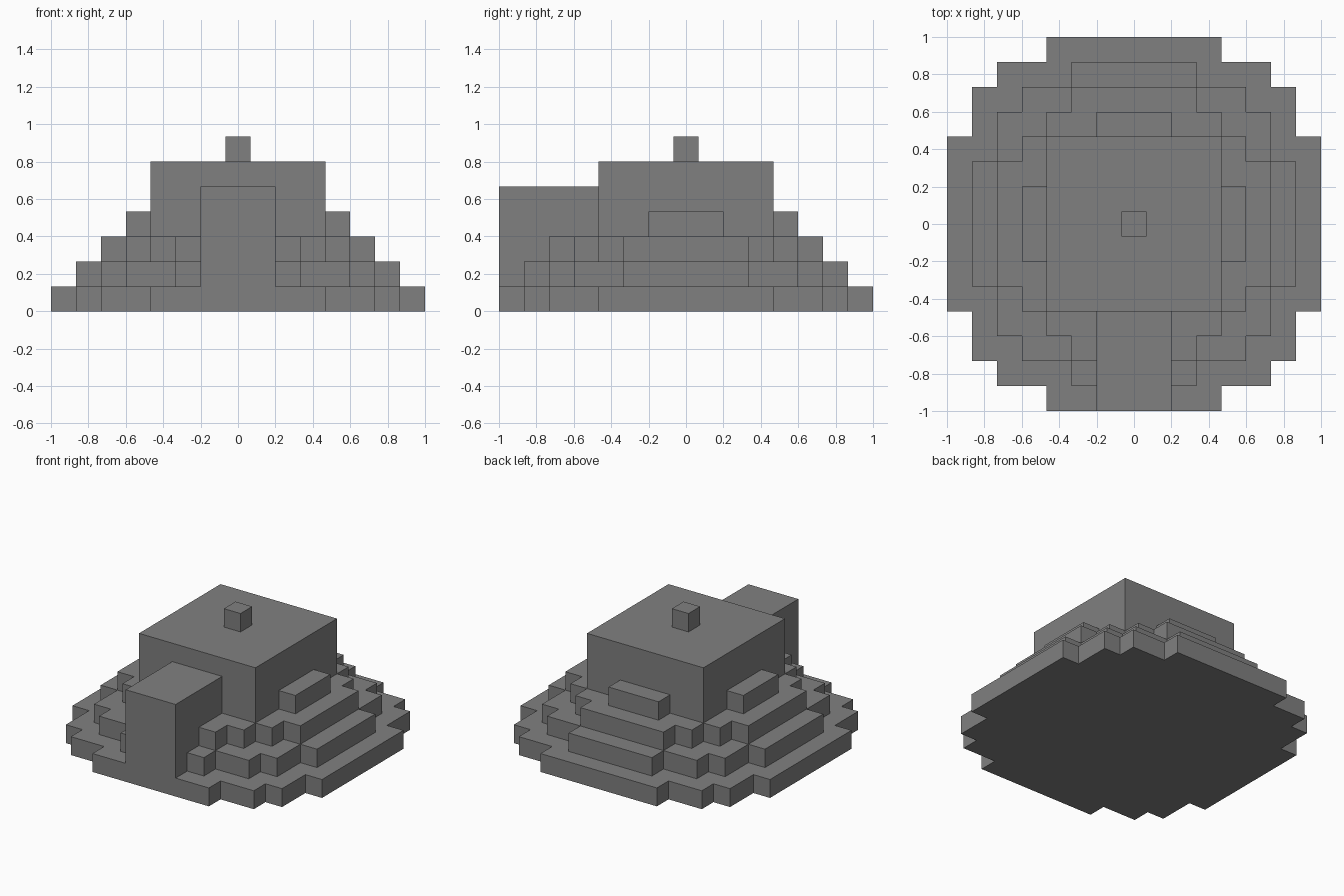
import bpy
import bmesh

if "Cube" in bpy.data.objects:
    bpy.data.objects.remove(bpy.data.objects["Cube"], do_unlink=True)

U = 2 / 15  # edge of one block

stone = bpy.data.materials.new("grey_stone")
stone.use_nodes = True
grey = (0.216, 0.216, 0.216, 1)
stone.diffuse_color = grey
stone.node_tree.nodes["Principled BSDF"].inputs["Base Color"].default_value = grey


def prism(name, outline, bottom, top):
    """Extrude a counter-clockwise outline, measured in blocks."""
    bm = bmesh.new()
    base = bm.faces.new([bm.verts.new((x * U, y * U, bottom * U)) for x, y in outline])
    result = bmesh.ops.extrude_face_region(bm, geom=[base], use_keep_orig=True)
    raised = [v for v in result["geom"] if isinstance(v, bmesh.types.BMVert)]
    bmesh.ops.translate(bm, verts=raised, vec=(0, 0, (top - bottom) * U))
    bmesh.ops.recalc_face_normals(bm, faces=bm.faces)
    mesh = bpy.data.meshes.new(name)
    bm.to_mesh(mesh)
    bm.free()
    mesh.materials.append(stone)
    obj = bpy.data.objects.new(name, mesh)
    bpy.context.collection.objects.link(obj)
    return obj


def stepped_ring(corners):
    """Turn the outer corners of one quadrant into a full stepped outline."""
    quarter = []
    for i, (x, y) in enumerate(corners):
        quarter.append((x, y))
        if i + 1 < len(corners):
            quarter.append((corners[i + 1][0], y))
    left = [(-x, y) for x, y in reversed(quarter)]
    half = quarter + left
    return half + [(-x, -y) for x, y in half]


def box(name, x0, x1, y0, y1, bottom, top):
    return prism(name, [(x0, y0), (x1, y0), (x1, y1), (x0, y1)], bottom, top)


# Stepped dome tiers, from the ground up
tiers = [
    ("base_tier", [(7.5, 3.5), (6.5, 5.5), (5.5, 6.5), (3.5, 7.5)]),
    ("second_tier", [(6.5, 2.5), (5.5, 4.5), (4.5, 5.5), (2.5, 6.5)]),
    ("third_tier", [(5.5, 2.5), (4.5, 3.5), (3.5, 4.5), (2.5, 5.5)]),
    ("fourth_tier", [(4.5, 1.5), (3.5, 3.5), (1.5, 4.5)]),
]
for level, (name, corners) in enumerate(tiers):
    prism(name, stepped_ring(corners), level, level + 1)

# Square core, rooftop knob and front entrance block
box("core", -3.5, 3.5, -3.5, 3.5, 4, 6)
box("roof_knob", -0.5, 0.5, -0.5, 0.5, 6, 7)
box("entrance_block", -1.5, 1.5, -7.5, -3.5, 1, 5)
